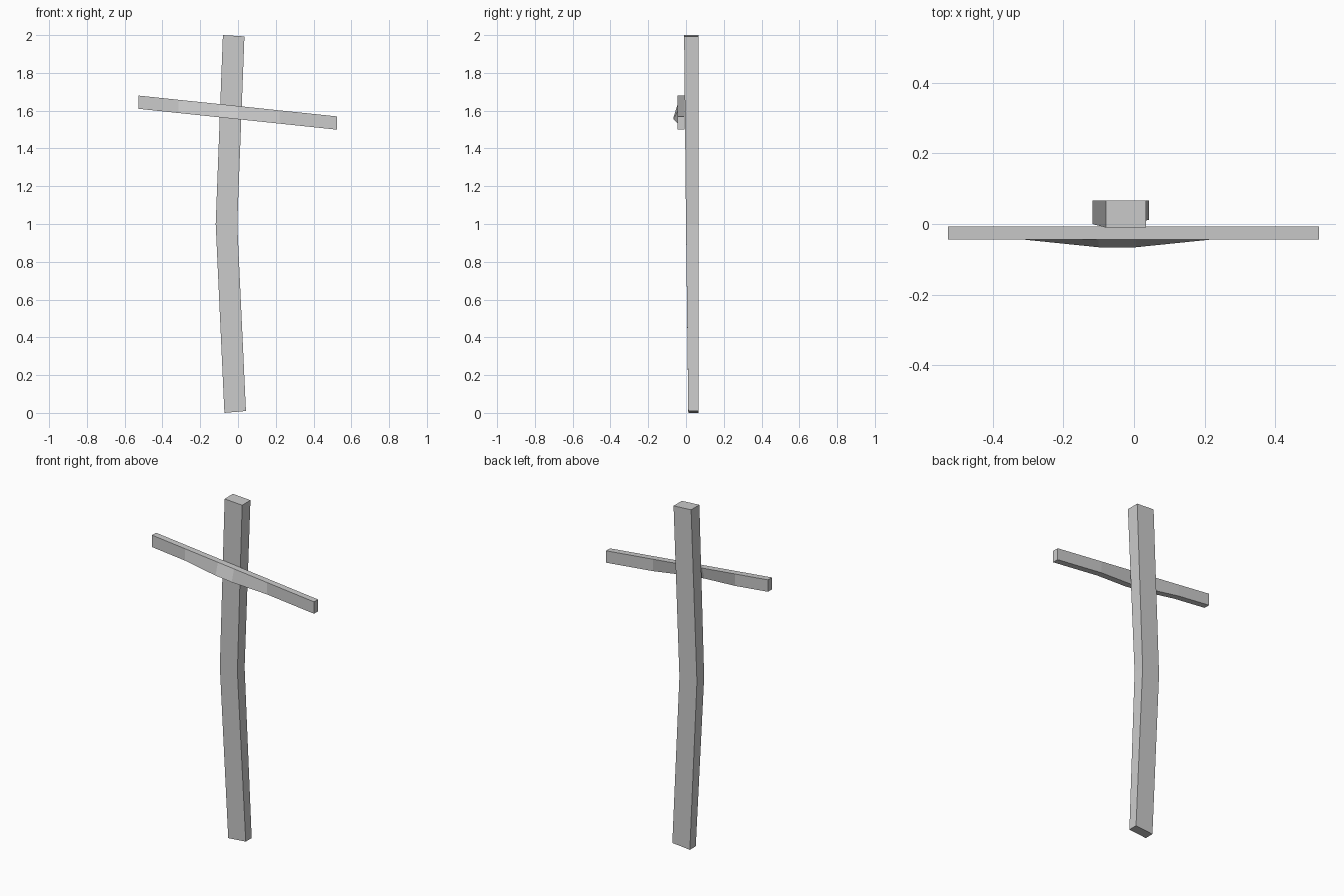
import bpy

cube = bpy.data.objects.get("Cube")
if cube:
    bpy.data.objects.remove(cube, do_unlink=True)

grey = bpy.data.materials.new("weathered grey")
grey.use_nodes = True
colour = (0.6, 0.6, 0.6, 1)
grey.diffuse_color = colour
grey.node_tree.nodes["Principled BSDF"].inputs["Base Color"].default_value = colour


def loft(name, rings):
    """Join four-cornered cross-sections into a closed beam."""
    verts = [v for ring in rings for v in ring]
    faces = [(3, 2, 1, 0), tuple(len(verts) - 4 + k for k in range(4))]
    for i in range(len(rings) - 1):
        a = i * 4
        for k in range(4):
            n = (k + 1) % 4
            faces.append((a + k, a + n, a + n + 4, a + k + 4))
    mesh = bpy.data.meshes.new(name)
    mesh.from_pydata(verts, [], faces)
    mesh.materials.append(grey)
    obj = bpy.data.objects.new(name, mesh)
    bpy.context.collection.objects.link(obj)
    return obj


# Bent upright: left x, right x, front y, left z, right z per section
back = 0.067
post = []
for x0, x1, front, z0, z1 in [(-0.072, 0.042, 0.012, 0.0, 0.01),
                              (-0.118, -0.004, 0.0, 1.0, 1.0),
                              (-0.08, 0.034, -0.01, 2.0, 1.993)]:
    post.append([(x0, front, z0), (x1, front, z1), (x1, back, z1), (x0, back, z0)])
loft("upright_post", post)

# Sloping crossbar whose lower edge swells forward at the middle
bar = []
for x, push in [(-0.528, 0), (-0.315, 0), (-0.1, 0.022),
                (0.005, 0.022), (0.22, 0), (0.525, 0)]:
    z = 1.61 - 0.105 * (x + 0.528)
    front, rear = -0.044, -0.007
    bar.append([(x, front - push, z), (x, front, z + 0.07),
                (x, rear, z + 0.07), (x, rear - push, z)])
loft("crossbar", bar)

# Consistent outward normals
import bmesh
for name in ("upright_post", "crossbar"):
    mesh = bpy.data.objects[name].data
    bm = bmesh.new()
    bm.from_mesh(mesh)
    bmesh.ops.recalc_face_normals(bm, faces=bm.faces)
    bm.to_mesh(mesh)
    bm.free()
